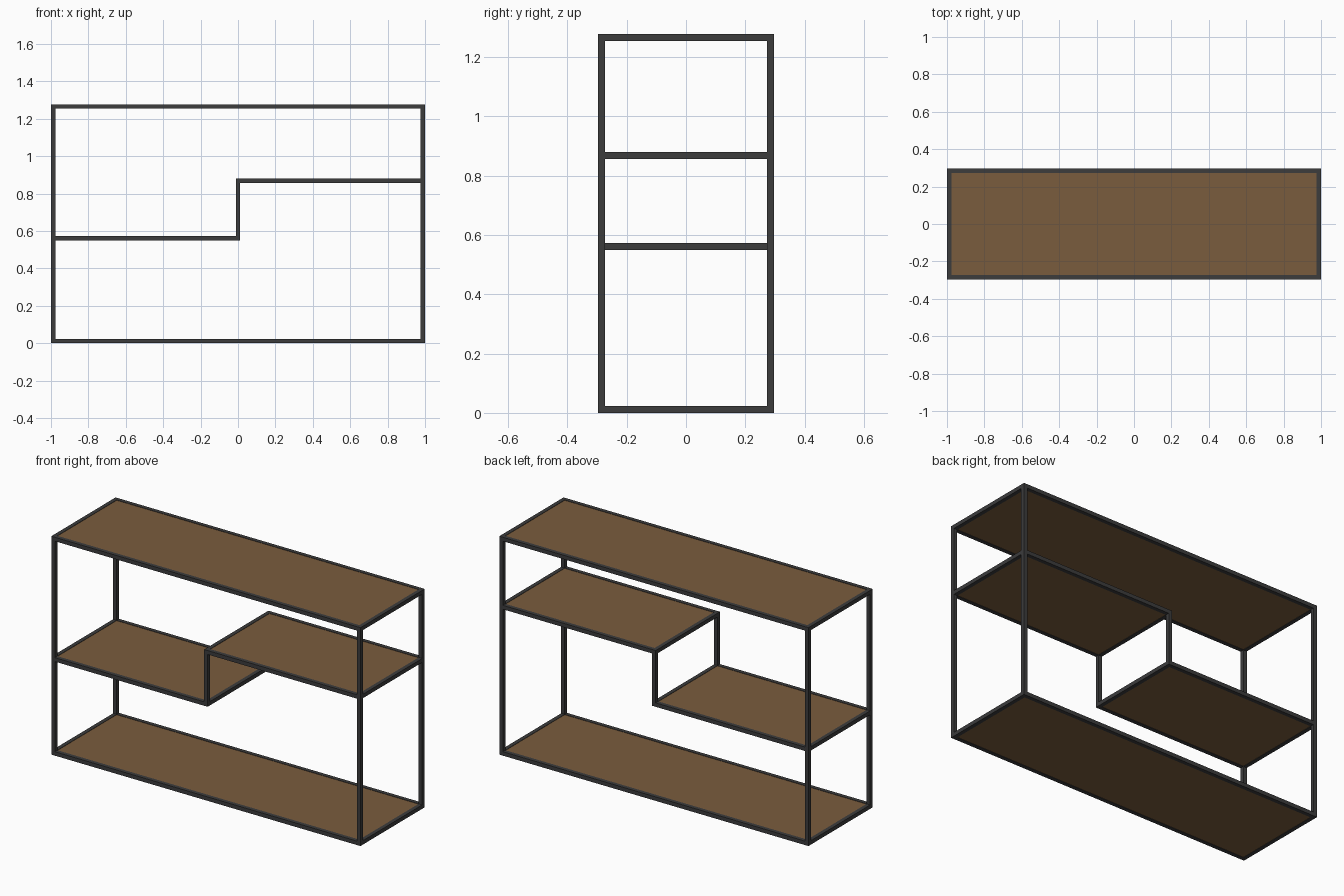
import bpy, bmesh

if "Cube" in bpy.data.objects:
    bpy.data.objects.remove(bpy.data.objects["Cube"])

X, Y, H = 1.0, 0.297, 1.277   # outer half width, half depth, height
T = 0.023                     # steel tube thickness


def material(name, rgb):
    m = bpy.data.materials.new(name)
    m.diffuse_color = (*rgb, 1)
    m.use_nodes = True
    m.node_tree.nodes["Principled BSDF"].inputs["Base Color"].default_value = m.diffuse_color
    return m


STEEL = material("dark steel", (0.045, 0.045, 0.046))
WOOD = material("brown wood", (0.195, 0.108, 0.048))


def box(name, lo, hi, mat):
    me = bpy.data.meshes.new(name)
    bm = bmesh.new()
    bmesh.ops.create_cube(bm, size=1)
    for v in bm.verts:
        v.co = [lo[i] + (v.co[i] + 0.5) * (hi[i] - lo[i]) for i in range(3)]
    bm.to_mesh(me)
    bm.free()
    me.materials.append(mat)
    ob = bpy.data.objects.new(name, me)
    bpy.context.collection.objects.link(ob)
    return ob


def post_pair(name, x0, z0, z1):
    # matching front and back uprights
    box(name + "_front", (x0, -Y, z0), (x0 + T, -Y + T, z1), STEEL)
    box(name + "_back", (x0, Y - T, z0), (x0 + T, Y, z1), STEEL)


def shelf(name, x0, x1, z0):
    # rectangular tube frame with a wooden board set inside
    z1 = z0 + T
    box(name + "_rail_front", (x0 + T, -Y, z0), (x1 - T, -Y + T, z1), STEEL)
    box(name + "_rail_back", (x0 + T, Y - T, z0), (x1 - T, Y, z1), STEEL)
    box(name + "_rail_left", (x0, -Y + T, z0), (x0 + T, Y - T, z1), STEEL)
    box(name + "_rail_right", (x1 - T, -Y + T, z0), (x1, Y - T, z1), STEEL)
    box(name + "_board", (x0 + T, -Y + T, z0 + 0.002),
        (x1 - T, Y - T, z1 - 0.002), WOOD)


# four corner posts
post_pair("left_post", -X, 0, H)
post_pair("right_post", X - T, 0, H)

# full width shelves
shelf("bottom_shelf", -X, X, 0)
shelf("top_shelf", -X, X, H - T)

# stepped half shelves joined by short uprights
LOW, HIGH = 0.55, 0.856
shelf("lower_shelf", -X, T / 2, LOW)
shelf("upper_shelf", -T / 2, X, HIGH)
post_pair("step_post", -T / 2, LOW, HIGH + T)
